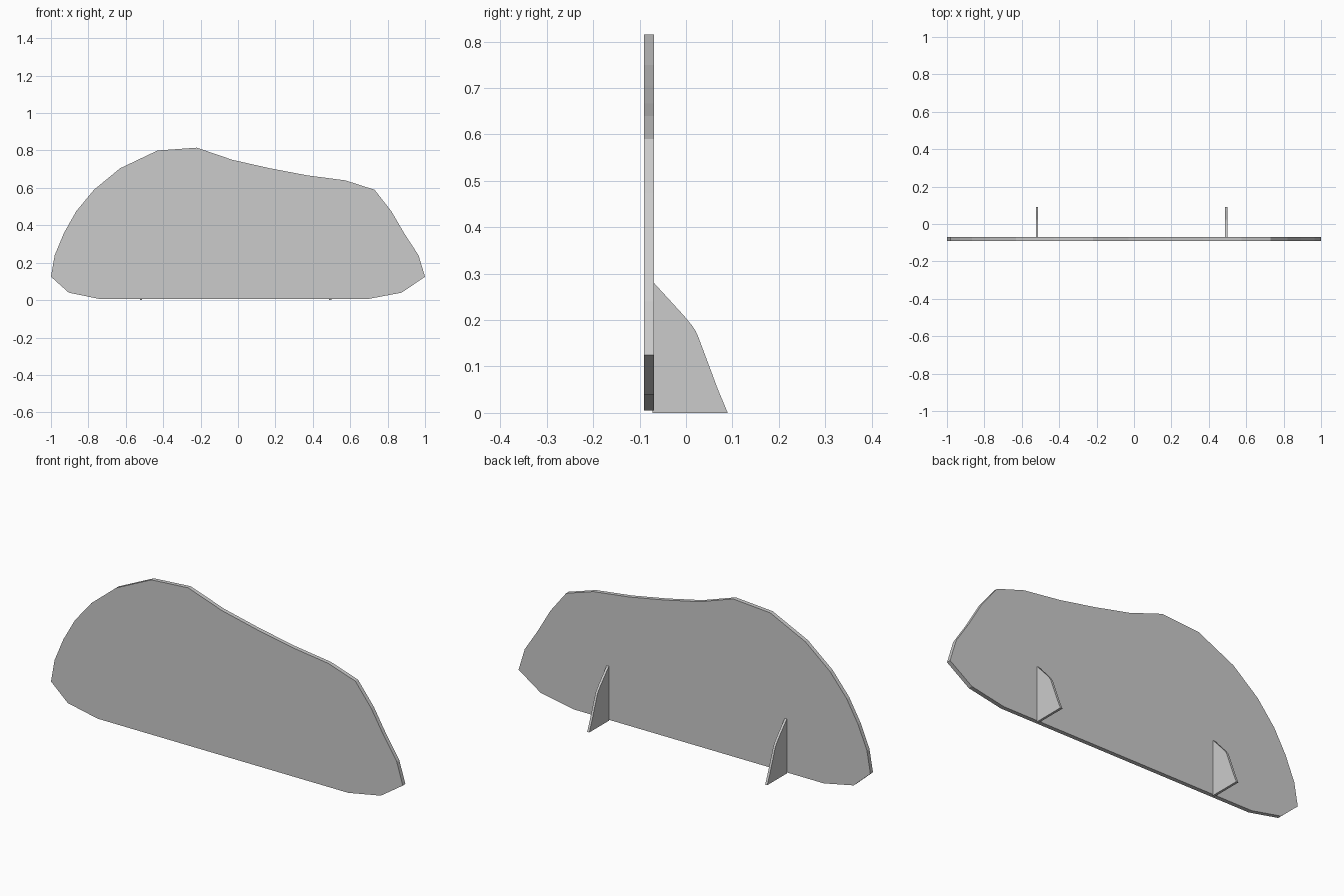
import bpy, bmesh
from mathutils import Vector

if "Cube" in bpy.data.objects:
    bpy.data.objects.remove(bpy.data.objects["Cube"])


def extruded(name, points, offset):
    """Flat outline pushed along an offset into a solid slab."""
    bm = bmesh.new()
    face = bm.faces.new([bm.verts.new(p) for p in points])
    new = bmesh.ops.extrude_face_region(bm, geom=[face], use_keep_orig=True)["geom"]
    bmesh.ops.translate(bm, vec=Vector(offset),
                        verts=[g for g in new if isinstance(g, bmesh.types.BMVert)])
    bmesh.ops.recalc_face_normals(bm, faces=bm.faces)
    mesh = bpy.data.meshes.new(name)
    bm.to_mesh(mesh)
    bm.free()
    obj = bpy.data.objects.new(name, mesh)
    bpy.context.collection.objects.link(obj)
    return obj


# Bush-shaped standing board, outline in x and z
outline = [(-1, .125), (-.98, .24), (-.93, .36), (-.865, .475), (-.77, .59),
           (-.63, .705), (-.43, .80), (-.22, .815), (-.03, .75), (.17, .705),
           (.37, .667), (.575, .64), (.73, .59), (.82, .475), (.89, .355),
           (.965, .24), (1, .125), (.875, .04), (.69, .005), (-.735, .005),
           (-.905, .04)]
extruded("board", [(x, -.09, z) for x, z in outline], (0, .021, 0))

# Two support fins behind the board, outline in y and z
fin = [(-.072, 0), (.09, 0), (.069, .05), (.026, .165), (.021, .176),
       (.014, .187), (-.005, .21), (-.069, .28), (-.072, .28)]
for side, x in (("left", -.519), ("right", .493)):
    extruded(f"support_fin_{side}", [(x - .006, y, z) for y, z in fin], (.012, 0, 0))
